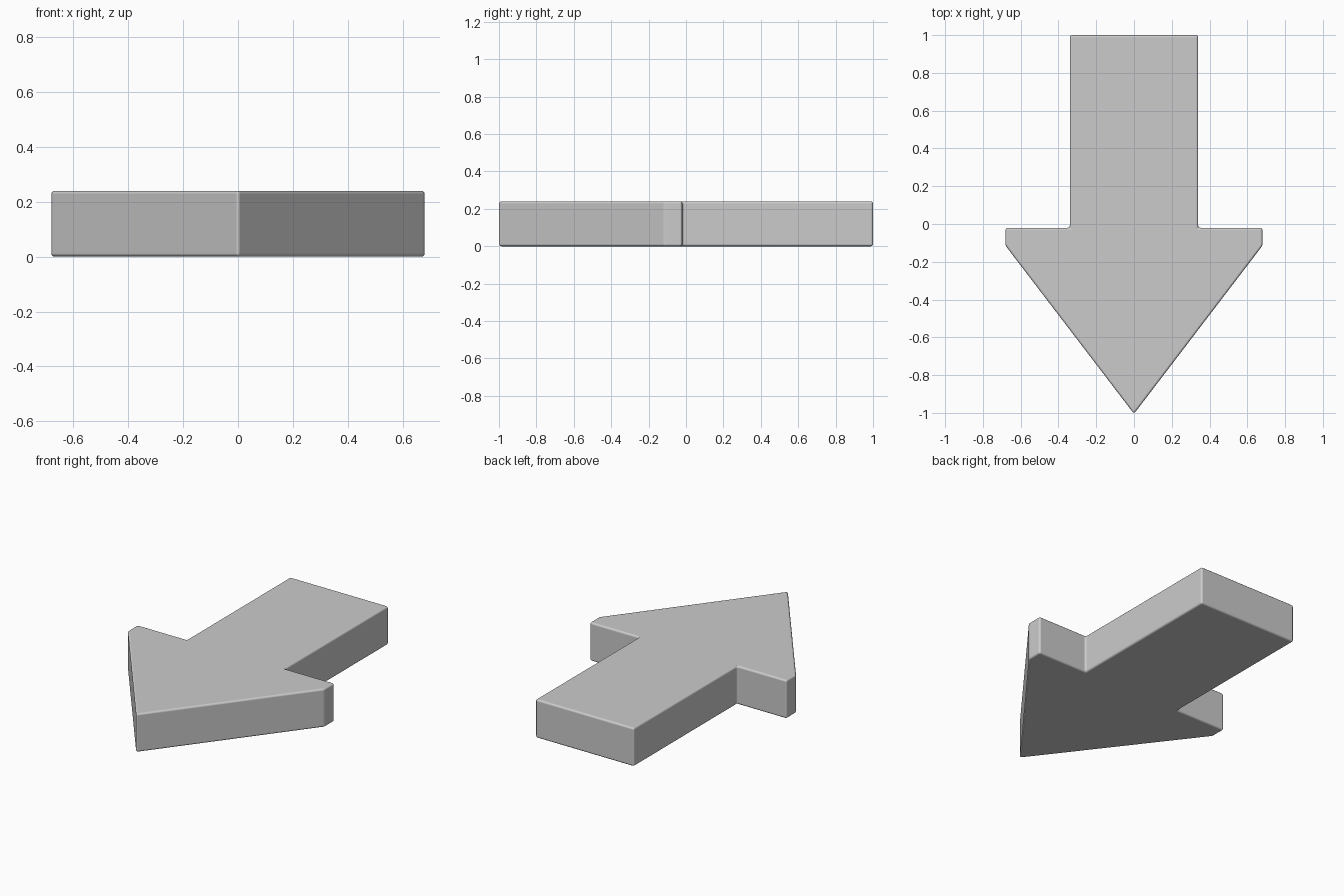
import bpy, bmesh

if "Cube" in bpy.data.objects:
    bpy.data.objects.remove(bpy.data.objects["Cube"])

HEIGHT = 0.24

# Right half of the arrow outline, from tip to tail
half = [(0.0, -1.005), (0.68, -0.115), (0.68, -0.02), (0.34, -0.02), (0.34, 1.0)]
outline = half + [(-x, y) for x, y in reversed(half) if x > 0]

# Extruded arrow plate
bm = bmesh.new()
base = bm.faces.new([bm.verts.new((x, y, 0)) for x, y in outline])
top = bmesh.ops.extrude_face_region(bm, geom=[base])["geom"]
bmesh.ops.translate(bm, vec=(0, 0, HEIGHT),
                    verts=[v for v in top if isinstance(v, bmesh.types.BMVert)])
bmesh.ops.recalc_face_normals(bm, faces=bm.faces)
mesh = bpy.data.meshes.new("arrow")
bm.to_mesh(mesh)
bm.free()
arrow = bpy.data.objects.new("arrow", mesh)
bpy.context.collection.objects.link(arrow)

# Small rounded edges all round
bevel = arrow.modifiers.new("rounded_edges", "BEVEL")
bevel.width = 0.012
bevel.segments = 3
bevel.limit_method = "ANGLE"
bevel.harden_normals = True

bpy.context.view_layer.objects.active = arrow
arrow.select_set(True)
bpy.ops.object.shade_smooth_by_angle()
